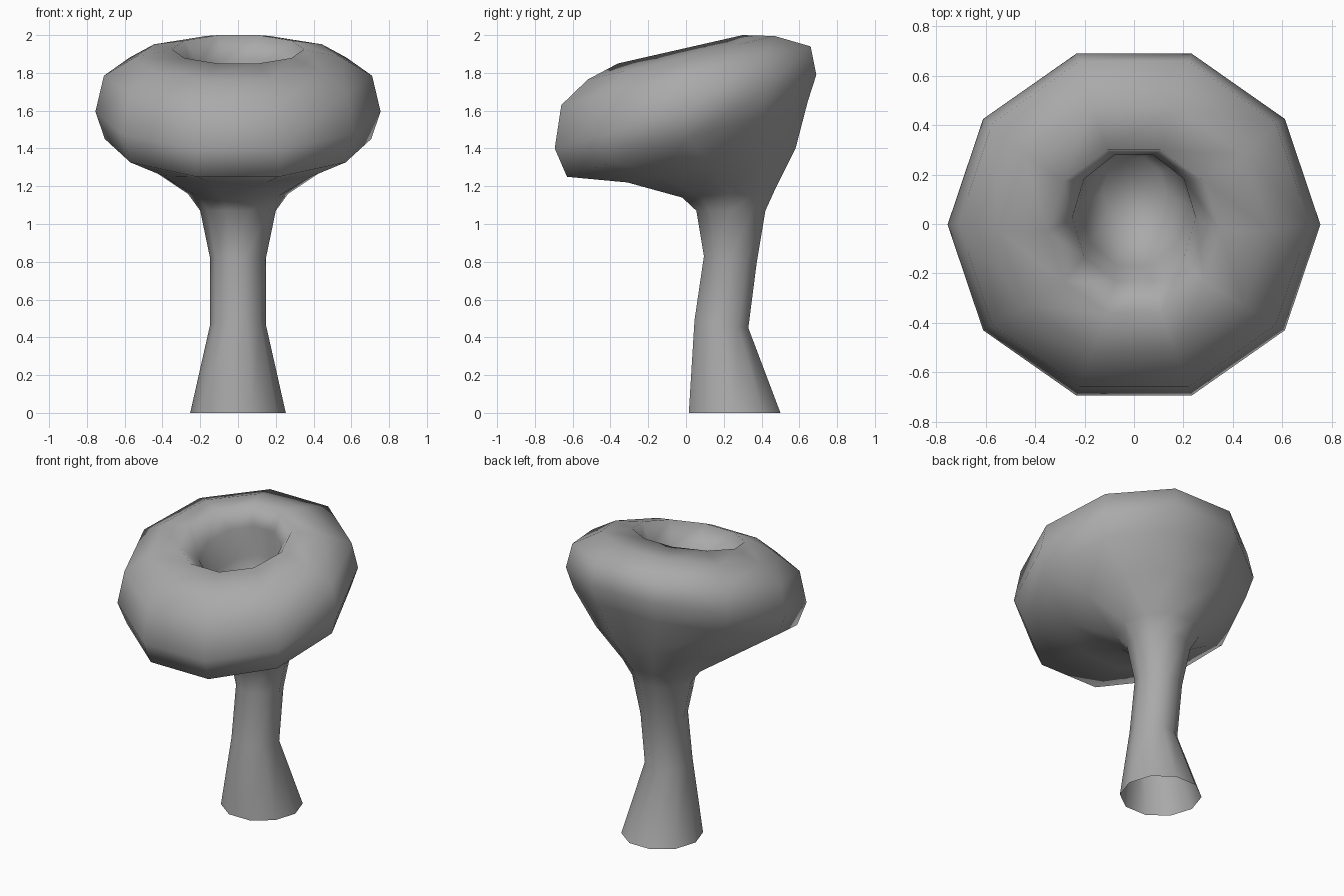
import bpy, bmesh, math

cube = bpy.data.objects.get("Cube")
if cube:
    bpy.data.objects.remove(cube)

SIDES = 10
REACH = math.sin(math.radians(72))  # furthest a ring corner gets front to back

grey = bpy.data.materials.new("plain grey")
grey.use_nodes = True
colour = (0.4, 0.4, 0.4, 1)
grey.diffuse_color = colour
grey.node_tree.nodes["Principled BSDF"].inputs["Base Color"].default_value = colour

# Tilted rings: half width, front (y, z), back (y, z)
stem = [
    (0.253, (0.015, 0), (0.50, 0)),
    (0.147, (0.045, 0.49), (0.33, 0.45)),
    (0.147, (0.095, 0.83), (0.375, 0.80)),
    (0.20, (0.055, 1.07), (0.42, 1.07)),
]
cap = [
    (0.265, (-0.02, 1.14), (0.47, 1.18)),
    (0.49, (-0.31, 1.22), (0.58, 1.40)),
    (0.705, (-0.63, 1.25), (0.645, 1.65)),
    (0.755, (-0.695, 1.40), (0.69, 1.79)),
    (0.71, (-0.66, 1.63), (0.66, 1.94)),
    (0.55, (-0.52, 1.765), (0.47, 1.995)),
    (0.35, (-0.36, 1.85), (0.30, 2.0)),
]
hollow = [
    (0.25, (-0.23, 1.74), (0.28, 1.87)),
    (0.22, (-0.17, 1.55), (0.32, 1.66)),
    (0.13, (-0.02, 1.38), (0.27, 1.44)),
]


def add_ring(bm, half_width, front, back):
    verts = []
    for i in range(SIDES):
        a = math.tau * i / SIDES
        t = 0.5 + 0.5 * math.sin(a) / REACH
        y, z = (f + (b - f) * t for f, b in zip(front, back))
        verts.append(bm.verts.new((half_width * math.cos(a), y, z)))
    return verts


# One continuous skin: open foot, stem, swollen cap and hollow
bm = bmesh.new()
rings = [add_ring(bm, *r) for r in stem + cap + hollow]
for low, high in zip(rings, rings[1:]):
    for i in range(SIDES):
        j = (i + 1) % SIDES
        bm.faces.new((low[i], low[j], high[j], high[i]))
bm.faces.new(rings[-1])
for face in bm.faces:
    face.smooth = True

mesh = bpy.data.meshes.new("trumpet_mushroom")
bm.to_mesh(mesh)
bm.free()
mesh.materials.append(grey)
body = bpy.data.objects.new("trumpet_mushroom", mesh)
bpy.context.collection.objects.link(body)
